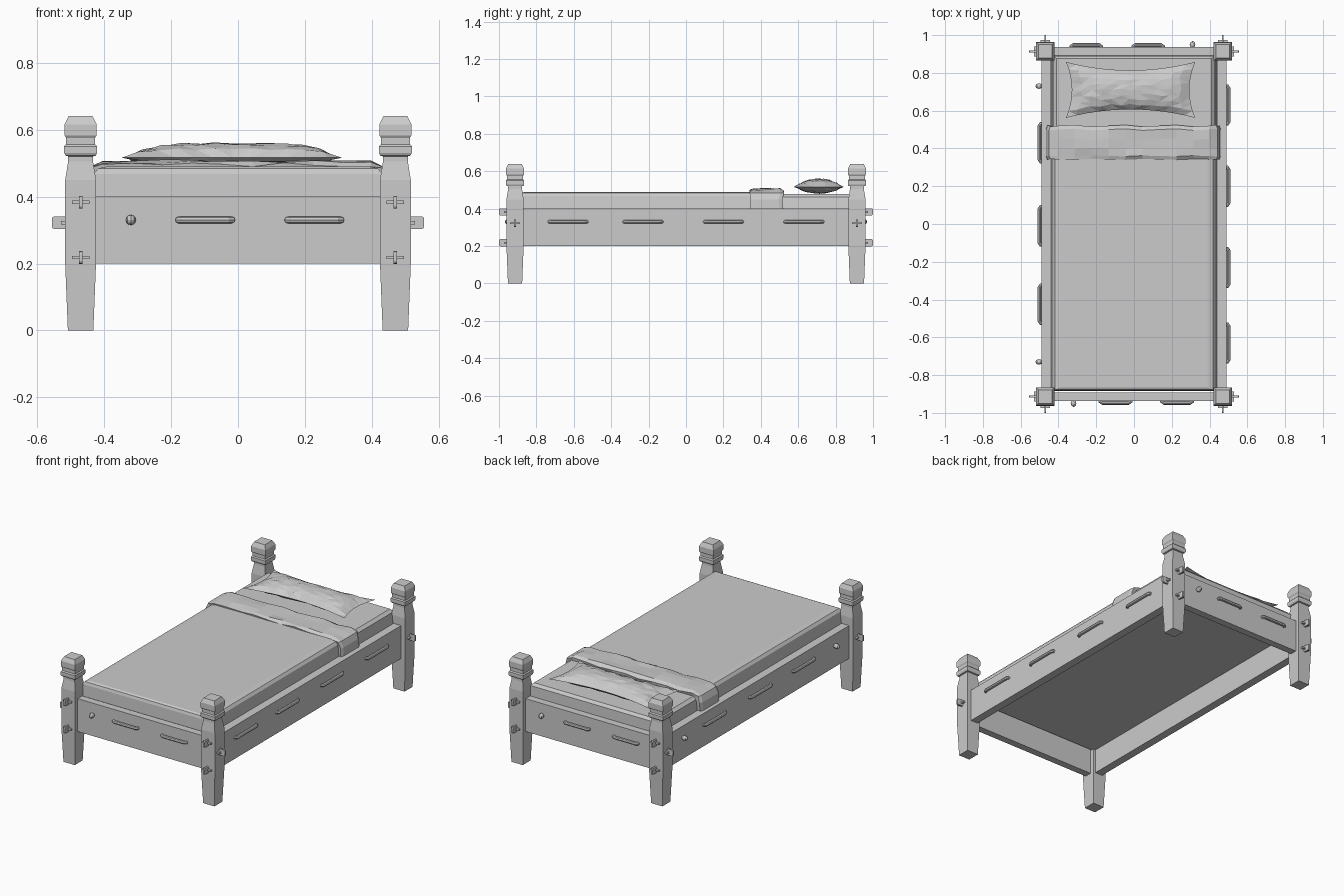
import bpy, bmesh, math, random
from mathutils import Matrix, Vector

random.seed(4)
if "Cube" in bpy.data.objects:
    bpy.data.objects.remove(bpy.data.objects["Cube"], do_unlink=True)

grey = bpy.data.materials.new("plain_grey")
grey.use_nodes = True
COLOUR = (0.6, 0.6, 0.6, 1)
grey.diffuse_color = COLOUR
grey.node_tree.nodes["Principled BSDF"].inputs["Base Color"].default_value = COLOUR


def finish(bm, name, matrix=None):
    bmesh.ops.recalc_face_normals(bm, faces=bm.faces)
    if matrix:
        bm.transform(matrix)
    mesh = bpy.data.meshes.new(name)
    bm.to_mesh(mesh)
    bm.free()
    obj = bpy.data.objects.new(name, mesh)
    bpy.context.collection.objects.link(obj)
    mesh.materials.append(grey)
    return obj


def add_box(bm, lo, hi):
    lo, hi = Vector(lo), Vector(hi)
    size = Matrix.Diagonal((*(hi - lo), 1))
    return bmesh.ops.create_cube(bm, size=1, matrix=Matrix.Translation((lo + hi) / 2) @ size)


def box(name, lo, hi):
    bm = bmesh.new()
    add_box(bm, lo, hi)
    return finish(bm, name)


def loft(name, rings):
    """Skin a stack of equal-length point rings and cap both ends."""
    bm = bmesh.new()
    loops = [[bm.verts.new(p) for p in ring] for ring in rings]
    n = len(loops[0])
    for a, b in zip(loops, loops[1:]):
        for i in range(n):
            j = (i + 1) % n
            bm.faces.new((a[i], a[j], b[j], b[i]))
    bm.faces.new(loops[0])
    bm.faces.new(loops[-1])
    return finish(bm, name)


def rectangle(cx, cy, hx, hy, z):
    return [(cx + sx * hx, cy + sy * hy, z) for sx, sy in ((-1, -1), (1, -1), (1, 1), (-1, 1))]


def facing(x, y, z, turn):
    return Matrix.Translation((x, y, z)) @ Matrix.Rotation(math.radians(turn), 4, "Z")


# Wing bolt pointing toward local -y
def wing_bolt(name, x, y, z, turn):
    bm = bmesh.new()
    add_box(bm, (-0.026, -0.014, -0.005), (0.026, 0.01, 0.005))
    fin = add_box(bm, (-0.005, -0.041, -0.019), (0.005, 0.01, 0.019))
    edges = {e for v in fin["verts"] for e in v.link_edges
             if all(p.co.y < -0.03 for p in e.verts) and abs(e.verts[0].co.x - e.verts[1].co.x) > 0.005}
    bmesh.ops.bevel(bm, geom=list(edges), offset=0.008, segments=2, affect="EDGES", profile=0.5)
    finish(bm, name, facing(x, y, z, turn))


# Rope stretch emerging from a rail, running along it and going back in
def rope(name, x, y, z, turn, length):
    h = length / 2
    path = [(-h, 0.01), (-h, -0.004), (-h + 0.01, -0.011), (h - 0.01, -0.011), (h, -0.004), (h, 0.01)]
    rings = []
    place = facing(x, y, z, turn)
    for i, (px, py) in enumerate(path):
        a, b = path[max(i - 1, 0)], path[min(i + 1, len(path) - 1)]
        along = Vector((b[0] - a[0], b[1] - a[1], 0)).normalized()
        side = Vector((-along.y, along.x, 0))
        rings.append([place @ (Vector((px, py, 0)) + 0.01 * (side * math.cos(t) + Vector((0, 0, math.sin(t)))))
                      for t in [k * math.pi / 4 for k in range(8)]])
    loft(name, rings)


# Rope end knot
def knot(name, x, y, z, turn):
    bm = bmesh.new()
    bmesh.ops.create_uvsphere(bm, u_segments=8, v_segments=6, radius=0.015,
                              matrix=Matrix.Translation((0, -0.013, 0)) @ Matrix.Diagonal((1, 1.3, 1, 1)))
    finish(bm, name, facing(x, y, z, turn))


# Four square turned posts with their bolts
POST_X, POST_Y = 0.47, 0.914
PROFILE = [(0, 0.038), (0.2, 0.046), (0.45, 0.046), (0.505, 0.037), (0.52, 0.037),
           (0.522, 0.045), (0.53, 0.049), (0.55, 0.049), (0.556, 0.043), (0.575, 0.043),
           (0.583, 0.048), (0.615, 0.048), (0.64, 0.036)]
for sx, left in ((-1, "right"), (1, "left")):
    for sy, front in ((-1, "front"), (1, "back")):
        tag = f"{front}_{left}"
        x, y = sx * POST_X, sy * POST_Y
        loft(f"post_{tag}", [rectangle(x, y, r, r, z) for z, r in PROFILE])
        for level, z in (("upper", 0.383), ("lower", 0.218)):
            wing_bolt(f"{level}_end_bolt_{tag}", x, y + sy * 0.045, z, 0 if sy < 0 else 180)
        wing_bolt(f"side_bolt_{tag}", x + sx * 0.045, y, 0.322, sx * 90)

# Rails
for s, side, end in ((-1, "right", "front"), (1, "left", "back")):
    xs, ys = sorted((s * 0.44, s * 0.49)), sorted((s * 0.892, s * 0.936))
    box(f"{side}_rail", (xs[0], -0.9, 0.2), (xs[1], 0.9, 0.4))
    box(f"{end}_rail", (-0.46, ys[0], 0.2), (0.46, ys[1], 0.4))

# Ropes and knots along the rails
ROPE_Z = 0.33
for y in (-0.63, -0.23, 0.2, 0.63):
    rope("left_rope", 0.49, y, ROPE_Z, 90, 0.2)
for y in (-0.425, -0.01, 0.43):
    rope("right_rope", -0.49, y, ROPE_Z, -90, 0.2)
for y in (-0.73, 0.73):
    knot("right_knot", -0.49, y, ROPE_Z, -90)
for x in (-0.098, 0.228):
    rope("front_rope", x, -0.936, ROPE_Z, 0, 0.16)
    rope("back_rope", -0.025 - x if x > 0 else 0.075, 0.936, ROPE_Z, 180, 0.16)
knot("front_knot", -0.32, -0.936, ROPE_Z, 0)
knot("back_knot", 0.31, 0.936, ROPE_Z, 180)

# Mattress and the blanket drawn over it
loft("mattress", [rectangle(0, 0.005, hx, hy, z) for z, hx, hy in
                  ((0.35, 0.441, 0.888), (0.4, 0.436, 0.886), (0.462, 0.428, 0.884), (0.478, 0.41, 0.87))])
loft("blanket", [rectangle(0, -0.255, hx, hy, z) for z, hx, hy in
                 ((0.39, 0.439, 0.63), (0.468, 0.43, 0.627), (0.484, 0.418, 0.622), (0.49, 0.39, 0.61))])

# Folded-over sheet, draped across the bed with wrinkles
DRAPE = [(-0.467, 0.4), (-0.464, 0.45), (-0.45, 0.485), (-0.405, 0.502)]
across = DRAPE + [(-0.405 + 0.81 * i / 9, 0.504) for i in range(1, 9)]
across += [(-x - 0.008, z) for x, z in reversed(DRAPE)]
rings = []
for i, (x, z) in enumerate(across):
    on_top = 3 <= i <= len(across) - 4
    wave = 0.005 * math.sin(i * 2.1)
    inner_x = x if on_top else x * 0.93
    inner_z = 0.47 if on_top else min(z, 0.47)
    upper = []
    for k, y in enumerate((0.342, 0.36, 0.4, 0.45, 0.5, 0.52)):
        edge = k in (0, 5)
        lift = random.uniform(-0.005, 0.007) - (0.01 if edge else 0)
        upper.append((x * (0.985 if edge and not on_top else 1), y + (wave if k > 2 else -wave / 2),
                      z + (lift if on_top else 0)))
    rings.append(upper + [(inner_x, 0.515, inner_z), (inner_x, 0.347, inner_z)])
loft("folded_sheet", rings)

# Pillow: two puffed grids joined along a pinched seam
NU, NV = 12, 8
bm = bmesh.new()
seam = {}


def pillow_vert(i, j, sign):
    border = i in (0, NU) or j in (0, NV)
    if border and (i, j) in seam:
        return seam[i, j]
    u, v = 2 * i / NU - 1, 2 * j / NV - 1
    x = -0.018 + 0.342 * u * (1 - 0.09 * (1 - v * v))
    y = 0.71 + 0.148 * v * (1 - 0.3 * (1 - u * u))
    puff = (1 - u ** 4) ** 0.7 * (1 - v * v) ** 0.6
    z = 0.516 + (0.046 if sign > 0 else -0.036) * puff
    if not border:
        x += random.uniform(-0.008, 0.008)
        y += random.uniform(-0.006, 0.006)
        z += random.uniform(-0.005, 0.001) * sign
    vert = bm.verts.new((x, y, z))
    if border:
        seam[i, j] = vert
    return vert


for sign in (1, -1):
    grid = [[pillow_vert(i, j, sign) for j in range(NV + 1)] for i in range(NU + 1)]
    for i in range(NU):
        for j in range(NV):
            bm.faces.new((grid[i][j], grid[i + 1][j], grid[i + 1][j + 1], grid[i][j + 1]))
bmesh.ops.triangulate(bm, faces=bm.faces)
finish(bm, "pillow")
